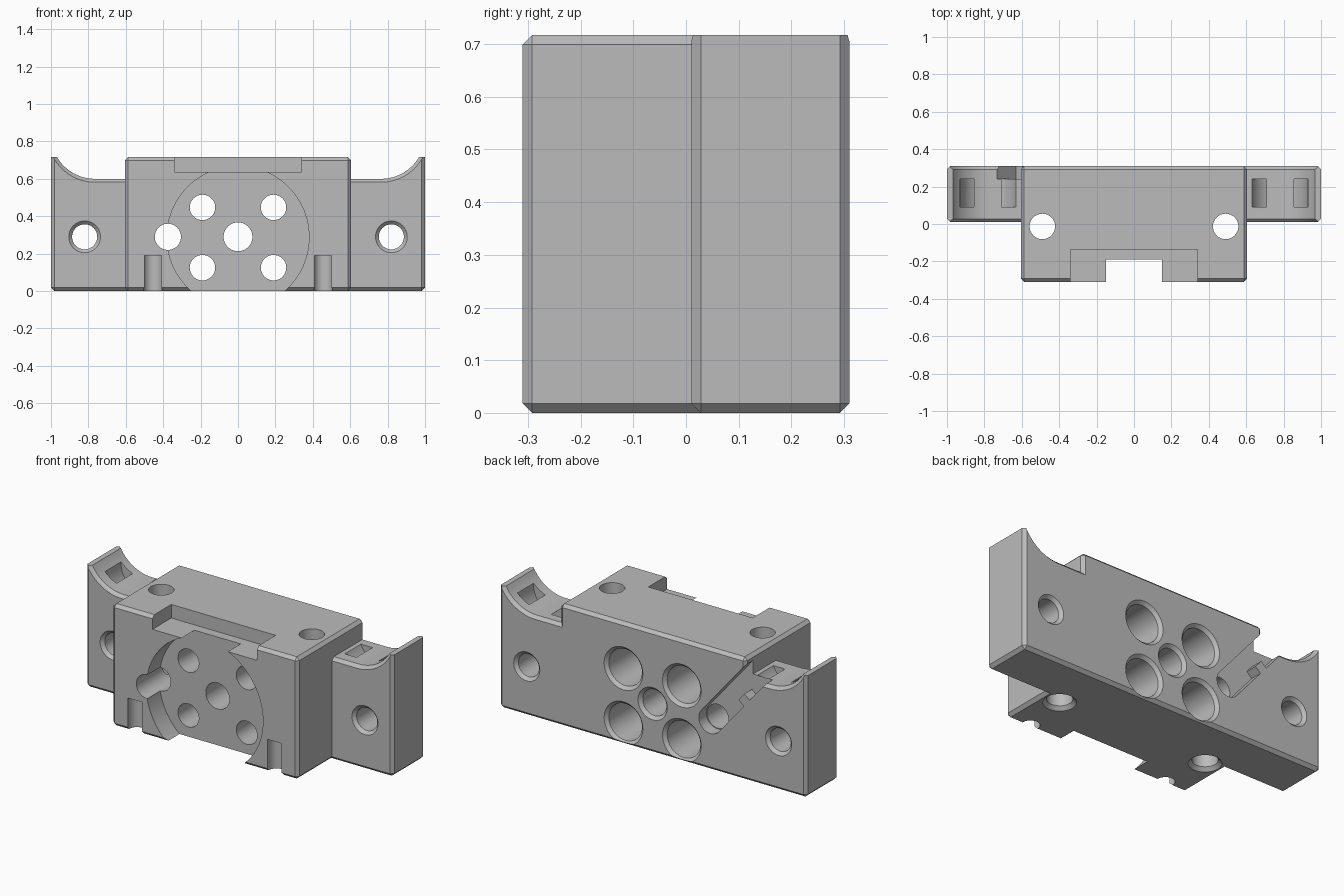
import bpy, bmesh, math
from mathutils import Vector

cube = bpy.data.objects.get("Cube")
if cube:
    bpy.data.objects.remove(cube, do_unlink=True)

grey = bpy.data.materials.new("plain grey")
grey.use_nodes = True
grey.diffuse_color = (0.5, 0.5, 0.5, 1)
grey.node_tree.nodes["Principled BSDF"].inputs["Base Color"].default_value = (0.5, 0.5, 0.5, 1)

TOP, BACK, WING_FRONT, CH = 0.717, 0.31, 0.01, 0.018


def make(name, bm):
    bmesh.ops.recalc_face_normals(bm, faces=bm.faces)
    mesh = bpy.data.meshes.new(name)
    bm.to_mesh(mesh)
    bm.free()
    mesh.materials.append(grey)
    obj = bpy.data.objects.new(name, mesh)
    bpy.context.collection.objects.link(obj)
    return obj


def loft(name, loops):
    """Skin a stack of equal loops and cap both ends."""
    bm = bmesh.new()
    rings = [[bm.verts.new(p) for p in loop] for loop in loops]
    n = len(rings[0])
    for a, b in zip(rings, rings[1:]):
        for i in range(n):
            j = (i + 1) % n
            bm.faces.new((a[i], a[j], b[j], b[i]))
    bm.faces.new(rings[0])
    bm.faces.new(rings[-1])
    return make(name, bm)


def box(name, low, high, chamfer=None):
    """Box between two corners; chamfer picks edges by their midpoint."""
    bm = bmesh.new()
    bmesh.ops.create_cube(bm, size=1)
    low, high = Vector(low), Vector(high)
    for v in bm.verts:
        v.co = Vector([l + (h - l) * (c + 0.5) for l, h, c in zip(low, high, v.co)])
    if chamfer:
        edges = [e for e in bm.edges if chamfer((e.verts[0].co + e.verts[1].co) / 2)]
        bmesh.ops.bevel(bm, geom=edges, offset=CH, segments=1, affect='EDGES')
    return make(name, bm)


def drill(axis, a, b, sections, sides=48):
    """Turned cutter along y or z; sections are (position, radius)."""
    loops = []
    for t, r in sections:
        ring = []
        for i in range(sides):
            ang = math.tau * i / sides
            u, v = a + r * math.cos(ang), b + r * math.sin(ang)
            ring.append((u, t, v) if axis == 'y' else (u, v, t))
        loops.append(ring)
    return loft("drill_cutter", loops)


def combine(target, tool, operation):
    mod = target.modifiers.new("combine", 'BOOLEAN')
    mod.operation, mod.solver, mod.object = operation, 'EXACT', tool
    bpy.ops.object.select_all(action='DESELECT')
    bpy.context.view_layer.objects.active = target
    target.select_set(True)
    bpy.ops.object.modifier_apply(modifier=mod.name)
    bpy.data.objects.remove(tool, do_unlink=True)


def cut(target, tool):
    combine(target, tool, 'DIFFERENCE')


def scoop_loop(side, y, grow):
    """Flat floor running into a rising arc, enlarged by grow."""
    pts = [(0.4, 1), (0.4, 0.6 - grow)]
    for i in range(25):
        ang = math.radians(-90 + 90 * i / 24)
        r = 0.235 + grow
        pts.append((0.765 + r * math.cos(ang), 0.835 + r * math.sin(ang)))
    pts.append((1.0 + grow, 1))
    return [(side * x, y, z) for x, z in pts]


def tie_channel(side):
    """Ring shaped strap channel under the scoop."""
    bm = bmesh.new()
    n, rings = 48, []
    for i in range(n):
        ang = math.tau * i / n
        rings.append([bm.verts.new((side * (0.775 + r * math.cos(ang)), y,
                                    0.66 + r * math.sin(ang)))
                      for r, y in ((0.09, 0.09), (0.155, 0.09), (0.155, 0.24), (0.09, 0.24))])
    for i in range(n):
        a, b = rings[i], rings[(i + 1) % n]
        for k in range(4):
            m = (k + 1) % 4
            bm.faces.new((a[k], a[m], b[m], b[k]))
    return make("tie_cutter", bm)


# Central block and scooped side wings
body = box("mount_body", (-0.605, -BACK, 0), (0.605, BACK, TOP), lambda m: True)
for s in (1, -1):
    wing = box("wing", (min(0.5 * s, s), WING_FRONT, 0), (max(0.5 * s, s), BACK, TOP),
               lambda m: abs(m.x) > 0.56 and m.z < 0.7)
    over = 0.02
    cut(wing, loft("scoop_cutter", [
        scoop_loop(s, WING_FRONT - over, CH + over), scoop_loop(s, WING_FRONT + CH, 0),
        scoop_loop(s, BACK - CH, 0), scoop_loop(s, BACK + over, CH + over)]))
    cut(wing, tie_channel(s))
    combine(body, wing, 'UNION')

# Round front recess and the notch above it
cut(body, drill('y', 0, 0.288, [(-0.4, 0.38), (-0.19, 0.38)], 96))
cut(body, box("notch_cutter", (-0.34, -0.4, 0.637), (0.34, -0.135, 0.8)))

# Centre bore, chamfered at the back
cut(body, drill('y', 0, 0.29, [(-0.4, 0.077), (BACK - CH, 0.077), (BACK + CH, 0.113)]))

for s in (1, -1):
    # Counterbored holes
    for z in (0.125, 0.447):
        cut(body, drill('y', 0.19 * s, z, [(-0.4, 0.068), (-0.03, 0.068), (-0.03, 0.108),
                                           (BACK - CH, 0.108), (BACK + CH, 0.144)]))
    # Wing holes, countersunk both ends
    cut(body, drill('y', 0.82 * s, 0.29, [
        (WING_FRONT - CH, 0.103), (WING_FRONT + CH, 0.067),
        (BACK - CH, 0.067), (BACK + CH, 0.103)]))
    # Vertical holes, countersunk below
    cut(body, drill('z', 0.49 * s, -0.013, [(-0.02, 0.108), (0.02, 0.068), (0.8, 0.068)]))
    # Small grooves at the lower front edge
    cut(body, drill('z', 0.455 * s, -0.29, [(-0.05, 0.05), (0.19, 0.05)]))

# Cable hole with a slanted channel on the back
cut(body, drill('y', -0.375, 0.29, [(-0.4, 0.07), (0.4, 0.07)]))
c, k = math.cos(math.radians(50)), math.sin(math.radians(50))
half = 0.075
outline = [(0, -half), (0.5, -half), (0.5, half), (0.31, half),
           (0.31, 0.03), (0.25, 0.03), (0.25, half), (0, half)]
for i in range(1, 12):
    ang = math.pi * i / 12
    outline.append((-half * math.sin(ang), half * math.cos(ang)))
cut(body, loft("channel_cutter", [
    [(-0.375 - u * c - v * k, y, 0.29 + u * k - v * c) for u, v in outline]
    for y in (0.24, 0.4)]))

bpy.ops.object.select_all(action='DESELECT')
body.select_set(True)
bpy.context.view_layer.objects.active = body
bpy.ops.object.shade_smooth_by_angle(angle=math.radians(25))
